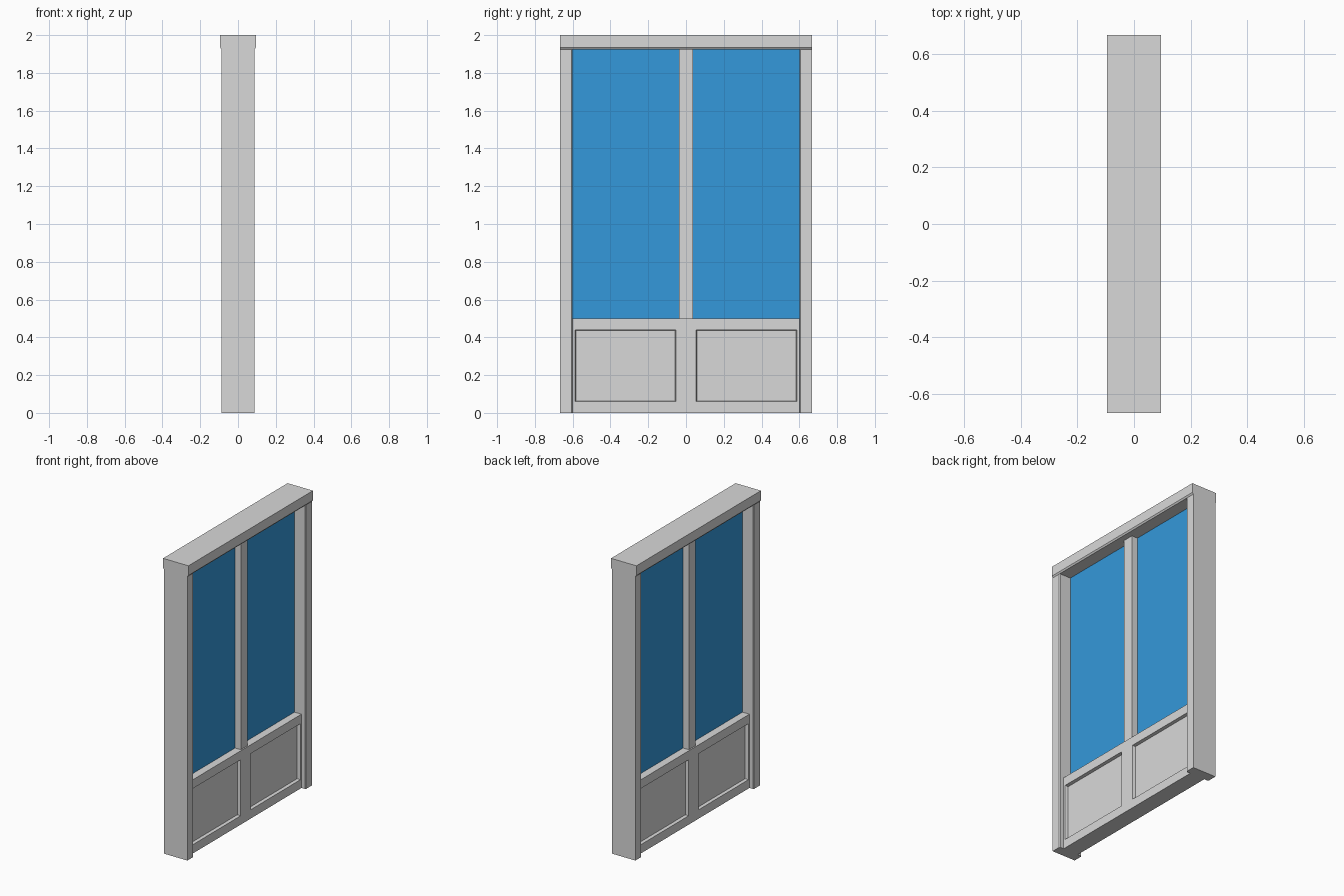
import bpy, bmesh
from mathutils import Matrix, Vector

cube = bpy.data.objects.get("Cube")
if cube:
    bpy.data.objects.remove(cube, do_unlink=True)


def material(name, rgb):
    m = bpy.data.materials.new(name)
    m.use_nodes = True
    m.diffuse_color = (*rgb, 1)
    m.node_tree.nodes["Principled BSDF"].inputs["Base Color"].default_value = (*rgb, 1)
    return m


FRAME = material("light_grey_frame", (0.694, 0.694, 0.694))
GLASS = material("blue_glass", (0.034, 0.314, 0.708))


def finish(name, bm, mat):
    bmesh.ops.recalc_face_normals(bm, faces=bm.faces)
    mesh = bpy.data.meshes.new(name)
    bm.to_mesh(mesh)
    bm.free()
    mesh.materials.append(mat)
    ob = bpy.data.objects.new(name, mesh)
    bpy.context.collection.objects.link(ob)
    return ob


def box_bm(half_x, y0, y1, z0, z1):
    bm = bmesh.new()
    mat = (Matrix.Translation((0, (y0 + y1) / 2, (z0 + z1) / 2))
           @ Matrix.Diagonal((2 * half_x, y1 - y0, z1 - z0, 1)))
    bmesh.ops.create_cube(bm, size=1, matrix=mat)
    return bm


def extrude(name, profile, offset, mat):
    """Sweep a closed profile along an offset vector."""
    bm = bmesh.new()
    face = bm.faces.new([bm.verts.new(p) for p in profile])
    ext = bmesh.ops.extrude_face_region(bm, geom=[face])["geom"]
    verts = [g for g in ext if isinstance(g, bmesh.types.BMVert)]
    bmesh.ops.translate(bm, vec=Vector(offset), verts=verts)
    if face.is_valid and len(bm.faces) < len(profile) + 2:
        bm.faces.new([v for v in face.verts])
    return finish(name, bm, mat)


WIDTH = 0.667      # half of the overall width
OPEN = 0.6         # half of the opening
SILL, HEAD = 0.5, 1.925
POST = 0.0875      # half depth of the side posts

# Side posts with a fine chamfer on the inner corners
for side, s in (("left", 1), ("right", -1)):
    ys = [(-POST, WIDTH), (POST, WIDTH), (POST, OPEN + 0.006),
          (POST - 0.006, OPEN), (0.006 - POST, OPEN), (-POST, OPEN + 0.006)]
    extrude(side + "_post", [(x, s * y, 0) for x, y in ys], (0, 0, HEAD + 0.005), FRAME)

# Head beam, flared slightly past the posts
beam = [(-POST, HEAD), (POST, HEAD), (0.095, 1.935), (0.095, 2), (-0.095, 2), (-0.095, 1.935)]
extrude("head_beam", [(x, -WIDTH, z) for x, z in beam], (0, 2 * WIDTH, 0), FRAME)

# Lower panel with two recessed fields on each face
bm = box_bm(0.056, -OPEN, OPEN, 0, SILL)
cuts = [((0, y, 0), (0, 1, 0)) for y in (-0.587, -0.053, 0.053, 0.587)]
cuts += [((0, 0, z), (0, 0, 1)) for z in (0.06, 0.44)]
for co, no in cuts:
    bmesh.ops.bisect_plane(bm, geom=bm.verts[:] + bm.edges[:] + bm.faces[:],
                           plane_co=co, plane_no=no)
bm.normal_update()
fields = []
for f in bm.faces:
    c = f.calc_center_median()
    if abs(f.normal.x) > 0.9 and 0.06 < c.z < 0.44 and 0.053 < abs(c.y) < 0.587:
        fields.append(f)
bmesh.ops.inset_individual(bm, faces=fields, thickness=0.006, depth=-0.02)
finish("lower_panel", bm, FRAME)

# Central mullion and the two panes
finish("mullion", box_bm(0.047, -0.037, 0.037, SILL, HEAD), FRAME)
for side, s in (("left", 1), ("right", -1)):
    y0, y1 = sorted((s * 0.037, s * OPEN))
    finish(side + "_glass_pane", box_bm(0.004, y0, y1, SILL, HEAD), GLASS)
